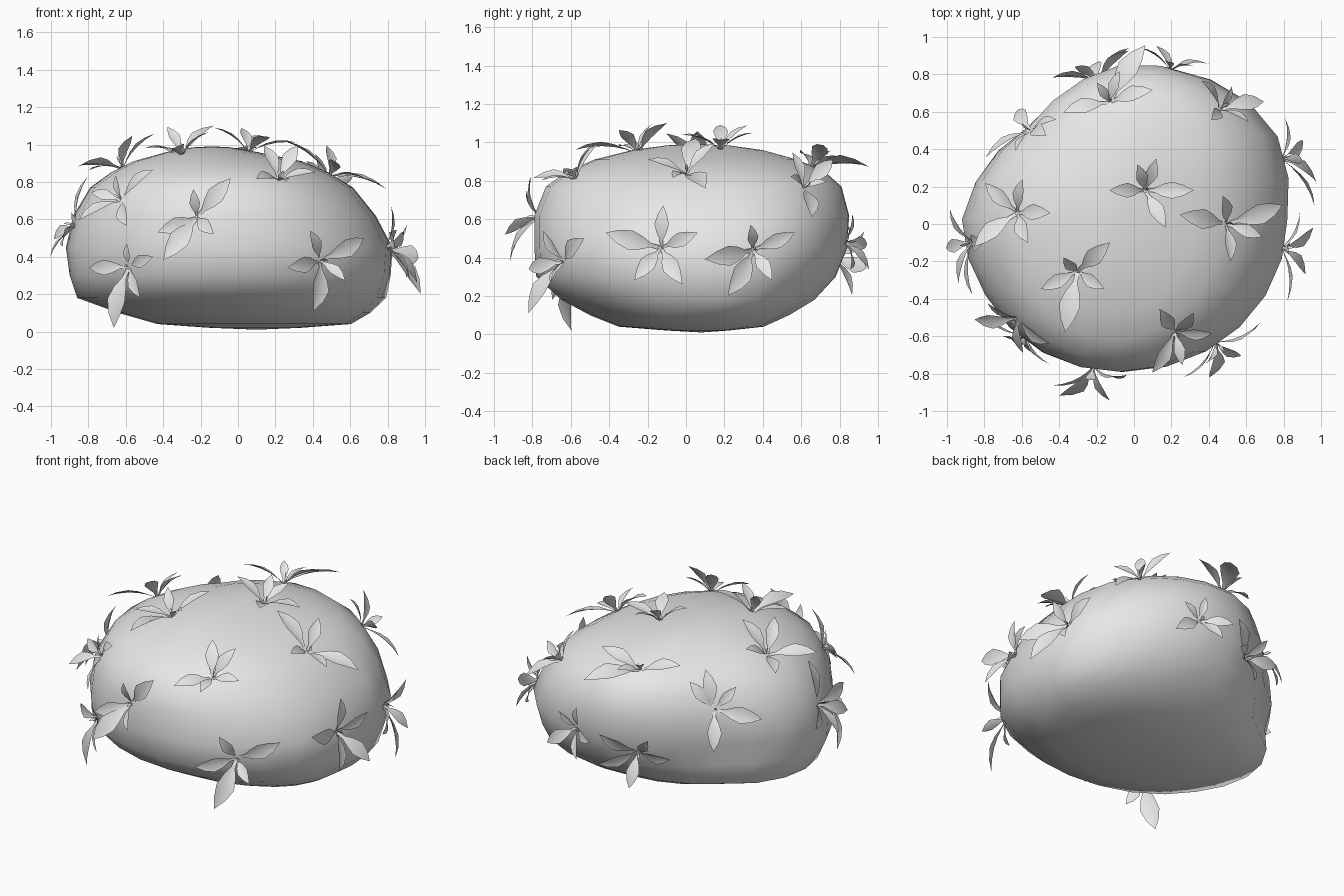
import bpy
import bmesh
import math
from mathutils import Vector
from mathutils.bvhtree import BVHTree

if "Cube" in bpy.data.objects:
    bpy.data.objects.remove(bpy.data.objects["Cube"])

grey = bpy.data.materials.new("plain grey")
grey.use_nodes = True
grey.diffuse_color = (0.8, 0.8, 0.8, 1)
grey.node_tree.nodes["Principled BSDF"].inputs["Base Color"].default_value = (0.8, 0.8, 0.8, 1)


def finish(bm, name):
    """Turn a bmesh into a smooth shaded grey object."""
    for face in bm.faces:
        face.smooth = True
    mesh = bpy.data.meshes.new(name)
    bm.to_mesh(mesh)
    bm.free()
    mesh.materials.append(grey)
    obj = bpy.data.objects.new(name, mesh)
    bpy.context.collection.objects.link(obj)
    return obj


# Mound: stacked rings, each given by height and its x and y extents
LEVELS = [
    (0.02, -0.15, 0.33, -0.1, 0.22),
    (0.04, -0.43, 0.59, -0.35, 0.4),
    (0.10, -0.64, 0.69, -0.5, 0.53),
    (0.18, -0.86, 0.77, -0.65, 0.66),
    (0.30, -0.9, 0.81, -0.78, 0.78),
    (0.45, -0.92, 0.82, -0.79, 0.84),
    (0.62, -0.88, 0.73, -0.79, 0.85),
    (0.77, -0.79, 0.61, -0.73, 0.81),
    (0.85, -0.68, 0.48, -0.62, 0.72),
    (0.91, -0.56, 0.34, -0.48, 0.58),
    (0.96, -0.38, 0.1, -0.28, 0.4),
    (0.985, -0.24, -0.04, -0.1, 0.22),
]
# Outline bulge by angle, which makes the plan slightly lopsided
BULGE = [(0, 1), (35, 1.1), (65, 1.05), (90, 1), (115, 0.9), (135, 0.85),
         (160, 0.93), (180, 1), (210, 0.99), (235, 1.01), (270, 1), (360, 1)]
SEGMENTS = 24


def bulge(angle, z):
    # The foot is squarer towards the back, most of all on the right
    foot = 0
    if z < 0.25 and angle < 180:
        foot = (0.04 if angle < 90 else 0.1) * abs(math.sin(math.radians(2 * angle)))
    for (a, p), (b, q) in zip(BULGE, BULGE[1:]):
        if a <= angle <= b:
            return foot + p + (q - p) * (angle - a) / (b - a)


def build_mound():
    bm = bmesh.new()
    rings = []
    for z, left, right, front, back in LEVELS:
        ring = []
        for i in range(SEGMENTS):
            turn = 360 * i / SEGMENTS
            c, s = math.cos(math.radians(turn)), math.sin(math.radians(turn))
            k = bulge(turn, z)
            ring.append(bm.verts.new(((left + right) / 2 + c * k * (right - left) / 2,
                                      (front + back) / 2 + s * k * (back - front) / 2, z)))
        rings.append(ring)
    for low, high in zip(rings, rings[1:]):
        for i in range(SEGMENTS):
            j = (i + 1) % SEGMENTS
            bm.faces.new((low[i], low[j], high[j], high[i]))
    bottom = bm.verts.new((0.1, 0.08, 0.01))
    top = bm.verts.new((-0.14, 0.07, 0.99))
    for i in range(SEGMENTS):
        j = (i + 1) % SEGMENTS
        bm.faces.new((rings[0][j], rings[0][i], bottom))
        bm.faces.new((rings[-1][i], rings[-1][j], top))
    bm.normal_update()
    surface = BVHTree.FromBMesh(bm)
    finish(bm, "mound")
    return surface


surface = build_mound()

# Planes in which leaf tips are laid out: across, up, outward
X, Y, Z = Vector((1, 0, 0)), Vector((0, 1, 0)), Vector((0, 0, 1))
PLANES = {
    "top": (X, Y, Z),
    "front": (X, Z, -Y),
    "back": (-X, Z, Y),
    "left": (Y, Z, X),
    "right": (-Y, Z, -X),
    "corner": ((-X - Y).normalized(), Z, (Y - X).normalized()),
}
# Leaf outline: position along the leaf and half width as a share of its length
OUTLINE = [(0, 0.03), (0.2, 0.04), (0.38, 0.12), (0.58, 0.17), (0.8, 0.11), (1, 0)]


def add_leaf(bm, base, reach, normal):
    """Arched, slightly folded leaf from base to base + reach."""
    side = reach.cross(normal).normalized()
    face_up = side.cross(reach).normalized()
    length = reach.length
    rows = []
    for t, half in OUTLINE:
        spine = base + reach * t + face_up * (length * 0.35 * t * (1 - t))
        if half == 0:
            rows.append([bm.verts.new(spine)])
            continue
        edge = side * (half * length)
        fold = face_up * (half * length * 0.25)
        rows.append([bm.verts.new(p) for p in (spine - edge + fold, spine, spine + edge + fold)])
    for a, b in zip(rows, rows[1:]):
        for i in range(2):
            if len(b) == 1:
                bm.faces.new((a[i], a[i + 1], b[0]))
            else:
                bm.faces.new((a[i], a[i + 1], b[i + 1], b[i]))


def sprig(name, plane, centre, *tips, spread=1):
    """Cluster of leaves rooted on the mound, reaching to the given tips."""
    across, up, out = PLANES[plane]
    base, normal, _, _ = surface.find_nearest(Vector(centre))
    bm = bmesh.new()
    for a, b in tips:
        flat = across * (a - base.dot(across)) + up * (b - base.dot(up))
        # Short leaves stand up, and leaves that point down stand away from the mound
        lift = spread * (0.095 + 0.6 * max(0, 0.2 - flat.length) - 0.35 * flat.z)
        depth = min(0.19, (lift - flat.dot(normal)) / max(normal.dot(out), 0.6))
        add_leaf(bm, base - normal * 0.01, flat + out * depth, normal)
    # Small bud in the middle
    add_leaf(bm, base, normal * 0.06 + across * 0.01, (up + across).normalized())
    finish(bm, name + "_sprig")


# Sprigs on the crown
sprig("crown_right", "top", (-.62, .06, .87),
      (-.6, .24), (-.8, .22), (-.45, .06), (-.86, -.12), (-.57, -.1))
sprig("crown_middle", "top", (.06, .18, .97),
      (.12, .35), (.02, .32), (.32, .18), (-.13, .18), (.17, -.02))
sprig("crown_left", "top", (.5, 0, .85),
      (.8, .1), (.25, .05), (.48, .15), (.69, -.07), (.52, -.2))
sprig("crown_front", "top", (-.3, -.25, .95),
      (-.13, -.1), (-.5, -.35), (-.37, -.58), (-.16, -.35), (-.38, -.18))
sprig("crown_back", "top", (-.13, .65, .87),
      (.06, .96), (-.38, .6), (.1, .72), (-.08, .82), (-.2, .76))

# Sprigs on the shoulders
sprig("shoulder_front_right", "front", (-.62, -.5, .7),
      (-.66, .84), (-.46, .87), (-.79, .75), (-.86, .6), (-.6, .57))
sprig("shoulder_front_left", "top", (.22, -.58, .82),
      (.14, -.46), (.32, -.48), (.1, -.8), (.26, -.76), (.42, -.59))
sprig("shoulder_back_left", "top", (.47, .62, .77),
      (.37, .77), (.53, .74), (.7, .66), (.62, .55), (.42, .56))
sprig("shoulder_back_right", "corner", (-.57, .52, .68),
      (0, .9), (-.1, .84), (.31, .62), (.01, .46), (.17, .8), spread=.35)

# Sprigs around the sides
sprig("front_middle", "front", (-.22, -.78, .61),
      (-.04, .82), (-.24, .76), (-.43, .53), (-.4, .38), (-.13, .52))
sprig("front_right", "front", (-.58, -.6, .35),
      (-.6, .47), (-.46, .4), (-.8, .34), (-.67, .02), (-.53, .18), spread=.35)
sprig("front_left", "front", (.44, -.64, .38),
      (.39, .54), (.68, .5), (.27, .34), (.41, .11), (.58, .27))
sprig("left_front", "left", (.8, -.13, .45),
      (-.12, .67), (-.42, .53), (.06, .53), (-.27, .28), (-.02, .26))
sprig("left_back", "left", (.8, .35, .44),
      (.34, .57), (.57, .53), (.1, .39), (.22, .2), (.45, .28))
sprig("right_side", "right", (-.9, -.1, .57),
      (.1, .83), (.38, .6), (.32, .46), (-.08, .5), (.13, .4), spread=.6)
sprig("back_right", "back", (-.2, .78, .4),
      (.03, .53), (.32, .53), (.44, .42), (.2, .2), (.03, .34))
sprig("back_left", "back", (.2, .84, .48),
      (-.4, .34), (-.03, .47), (-.12, .34), (-.32, .56), (-.18, .63), spread=.6)
